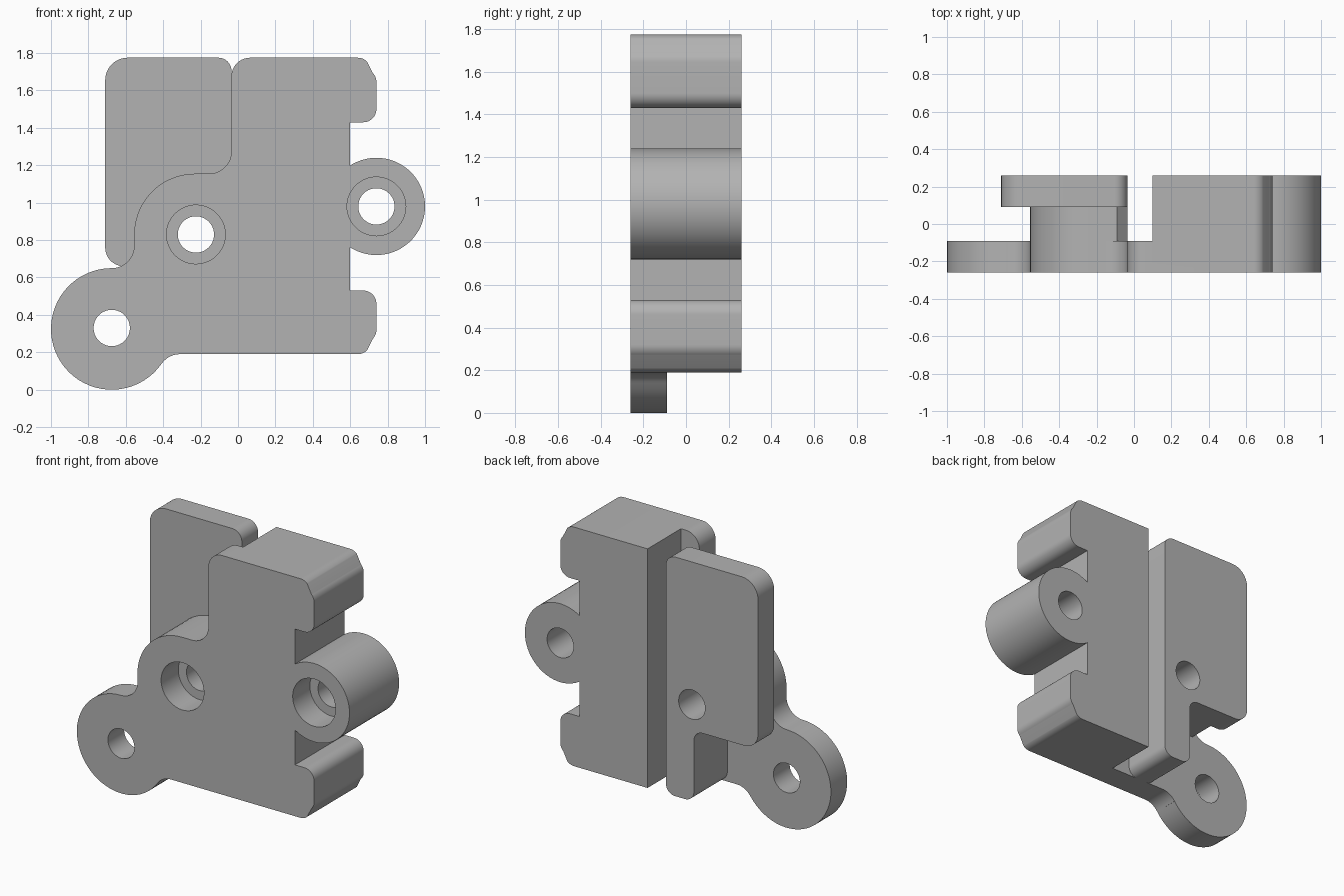
import bpy, bmesh
from math import radians, cos, sin, ceil

cube = bpy.data.objects.get("Cube")
if cube:
    bpy.data.objects.remove(cube, do_unlink=True)

GREY = (0.45, 0.45, 0.45, 1)
metal = bpy.data.materials.new("plain grey")
metal.use_nodes = True
metal.diffuse_color = GREY
metal.node_tree.nodes["Principled BSDF"].inputs["Base Color"].default_value = GREY

FRONT, BACK = -0.26, 0.26
STEP = -0.09          # back of the front plate
TOP, BOTTOM = 1.775, 0.19


def outline(arcs):
    """Chain arcs (x, z, radius, start, end) into points; (x, z) is a sharp corner."""
    pts = []
    for a in arcs:
        if len(a) == 2:
            new = [a]
        else:
            x, z, r, a0, a1 = a
            n = max(6, ceil(abs(a1 - a0) / 6))
            angles = [radians(a0 + (a1 - a0) * i / n) for i in range(n + 1)]
            new = [(x + r * cos(t), z + r * sin(t)) for t in angles]
        for p in new:
            if not pts or abs(p[0] - pts[-1][0]) + abs(p[1] - pts[-1][1]) > 1e-4:
                pts.append(p)
    if abs(pts[0][0] - pts[-1][0]) + abs(pts[0][1] - pts[-1][1]) < 1e-4:
        pts.pop()
    return pts


def extrude(name, arcs, y0, y1):
    """Solid made by pushing an outline along y."""
    bm = bmesh.new()
    face = bm.faces.new([bm.verts.new((x, y0, z)) for x, z in outline(arcs)])
    res = bmesh.ops.extrude_face_region(bm, geom=[face], use_keep_orig=True)
    verts = [v for v in res["geom"] if isinstance(v, bmesh.types.BMVert)]
    bmesh.ops.translate(bm, verts=verts, vec=(0, y1 - y0, 0))
    bmesh.ops.recalc_face_normals(bm, faces=bm.faces)
    mesh = bpy.data.meshes.new(name)
    bm.to_mesh(mesh)
    bm.free()
    mesh.materials.append(metal)
    obj = bpy.data.objects.new(name, mesh)
    bpy.context.collection.objects.link(obj)
    return obj


def disc(name, x, z, r, y0, y1):
    return extrude(name, [(x, z, r, 0, 360)], y0, y1)


def combine(target, other, operation):
    """Apply a boolean and discard the second solid."""
    mod = target.modifiers.new(operation, 'BOOLEAN')
    mod.operation, mod.object, mod.solver = operation, other, 'EXACT'
    bpy.context.view_layer.objects.active = target
    bpy.ops.object.modifier_apply(modifier=mod.name)
    bpy.data.objects.remove(other, do_unlink=True)


# Right side with two hooked jaws, shared by the front plate and the block
jaws = [
    (0.64, 0.26, 0.07, -90, -45), (0.67, 0.32, 0.07, -45, 0),
    (0.67, 0.46, 0.07, 0, 90), (0.6, 0.53),
    (0.6, 1.43), (0.67, 1.5, 0.07, -90, 0),
    (0.67, 1.645, 0.07, 0, 45), (0.64, 1.705, 0.07, 45, 90),
]
lobe_arc = (-0.23, 0.83, 0.325, 90, 180)

# Front plate with the ear, the lobe and their blending fillets
body = extrude("mounting_block", [
    (-0.675, 0.325, 0.325, 90, 325.04),
    (-0.31, 0.07, 0.12, 145.04, 90),
    *jaws,
    (0.065, TOP - 0.1, 0.1, 90, 180),
    (-0.155, 1.275, 0.12, 0, -90),
    lobe_arc,
    (-0.675, 0.77, 0.12, 0, -90),
], FRONT, STEP)

# Leg below the rear plate
leg = [
    (-0.305, 0.595, 0.065, 90, 0),
    (-0.175, BOTTOM + 0.065, 0.065, 180, 270),
    (-0.1, BOTTOM + 0.065, 0.065, 270, 360),
]

parts = [
    # Full-depth block on the right of the slot
    extrude("block", [*jaws, (0.1, TOP), (0.1, BOTTOM)], -0.2, BACK),
    # Core joining the front plate to the rear plate
    extrude("core", [lobe_arc, (-0.555, 0.66), *leg,
                     (-0.035, 1.1), (-0.09, 1.155)], -0.2, 0.2),
    # Rear plate
    extrude("rear_plate", [
        (-0.61, 0.76, 0.1, 180, 270), *leg,
        (-0.105, TOP - 0.07, 0.07, 0, 90),
        (-0.59, TOP - 0.12, 0.12, 90, 180),
    ], 0.09, BACK),
    # Round boss on the right
    disc("boss", 0.74, 0.98, 0.26, FRONT, BACK),
]
for part in parts:
    combine(body, part, 'UNION')

# Through holes, two of them counterbored from the front
for x, z, bored in ((-0.675, 0.33, False), (-0.225, 0.83, True), (0.74, 0.98, True)):
    combine(body, disc("hole", x, z, 0.097, FRONT - 0.1, BACK + 0.1), 'DIFFERENCE')
    if bored:
        combine(body, disc("counterbore", x, z, 0.157, FRONT - 0.1, FRONT + 0.18), 'DIFFERENCE')

bpy.ops.object.select_all(action='DESELECT')
body.select_set(True)
bpy.context.view_layer.objects.active = body
bpy.ops.object.shade_smooth_by_angle(angle=radians(30))
